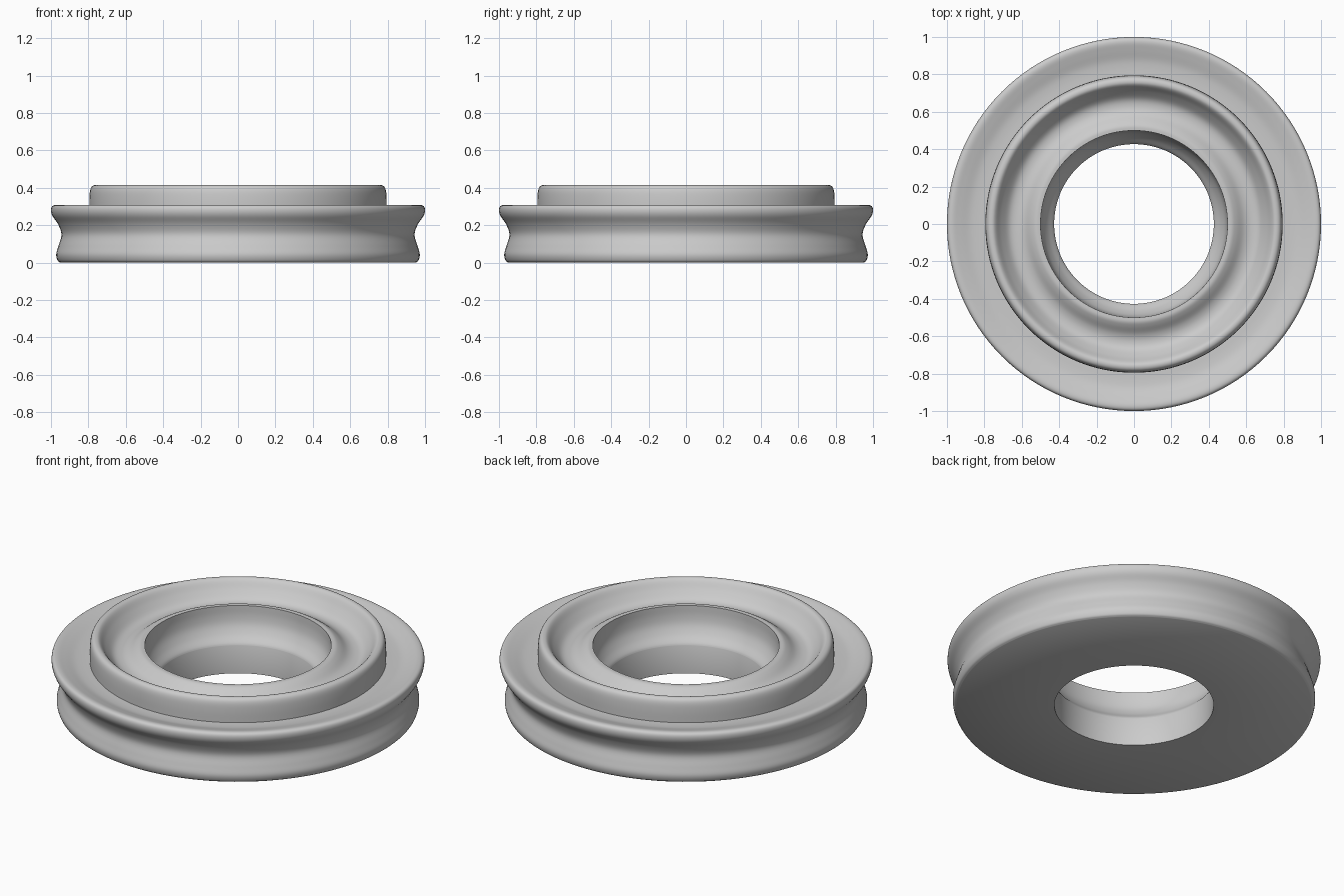
import bpy, bmesh, math
from mathutils import Vector

cube = bpy.data.objects.get("Cube")
if cube:
    bpy.data.objects.remove(cube, do_unlink=True)

SEGMENTS = 128


def smooth_path(points, steps=5):
    """Catmull-Rom curve through (radius, height) points, ends included."""
    pts = [Vector((r, 0, z)) for r, z in points]
    pts = [2 * pts[0] - pts[1]] + pts + [2 * pts[-1] - pts[-2]]
    path = []
    for a, b, c, d in zip(pts, pts[1:], pts[2:], pts[3:]):
        for i in range(steps):
            t = i / steps
            path.append(0.5 * (2 * b + (c - a) * t
                               + (2 * a - 5 * b + 4 * c - d) * t ** 2
                               + (3 * b - a - 3 * c + d) * t ** 3))
    return path + [pts[-2]]


# Outer wall with a waist, rounded rim and dished ledge
outer_wall = [(0.95, 0), (0.965, 0.012), (0.972, 0.045), (0.96, 0.09), (0.944, 0.15),
              (0.962, 0.205), (0.992, 0.25), (1.0, 0.28), (0.993, 0.302),
              (0.97, 0.308), (0.93, 0.298), (0.88, 0.283), (0.84, 0.278), (0.795, 0.277)]
# Raised ring, groove and inner lip
raised_ring = [(0.795, 0.277), (0.795, 0.34), (0.791, 0.385), (0.78, 0.408),
               (0.76, 0.415), (0.74, 0.405), (0.71, 0.365), (0.67, 0.325), (0.63, 0.315),
               (0.59, 0.325), (0.55, 0.353), (0.525, 0.366), (0.5, 0.367)]
# Flared upper bore, then the straight bore down to the base
bore = [(0.5, 0.367), (0.498, 0.31), (0.488, 0.26), (0.464, 0.215), (0.435, 0.18), (0.427, 0.165)]
straight_bore = [(0.427, 0.165), (0.427, 0)]

profile = []
for section in (outer_wall, raised_ring, bore):
    profile += smooth_path(section)[:-1]
profile += [Vector((r, 0, z)) for r, z in straight_bore]

# Revolve the closed cross-section into rings of quads
bm = bmesh.new()
rings = []
for s in range(SEGMENTS):
    angle = math.tau * s / SEGMENTS
    rings.append([bm.verts.new((p.x * math.cos(angle), p.x * math.sin(angle), p.z))
                  for p in profile])
count = len(profile)
for s in range(SEGMENTS):
    here, there = rings[s], rings[(s + 1) % SEGMENTS]
    for i in range(count):
        j = (i + 1) % count
        bm.faces.new((here[i], there[i], there[j], here[j]))
bmesh.ops.recalc_face_normals(bm, faces=bm.faces)

mesh = bpy.data.meshes.new("grooved_ring")
bm.to_mesh(mesh)
bm.free()
ring = bpy.data.objects.new("grooved_ring", mesh)
bpy.context.collection.objects.link(ring)

bpy.ops.object.select_all(action="DESELECT")
ring.select_set(True)
bpy.context.view_layer.objects.active = ring
bpy.ops.object.shade_smooth_by_angle(angle=math.radians(35))
